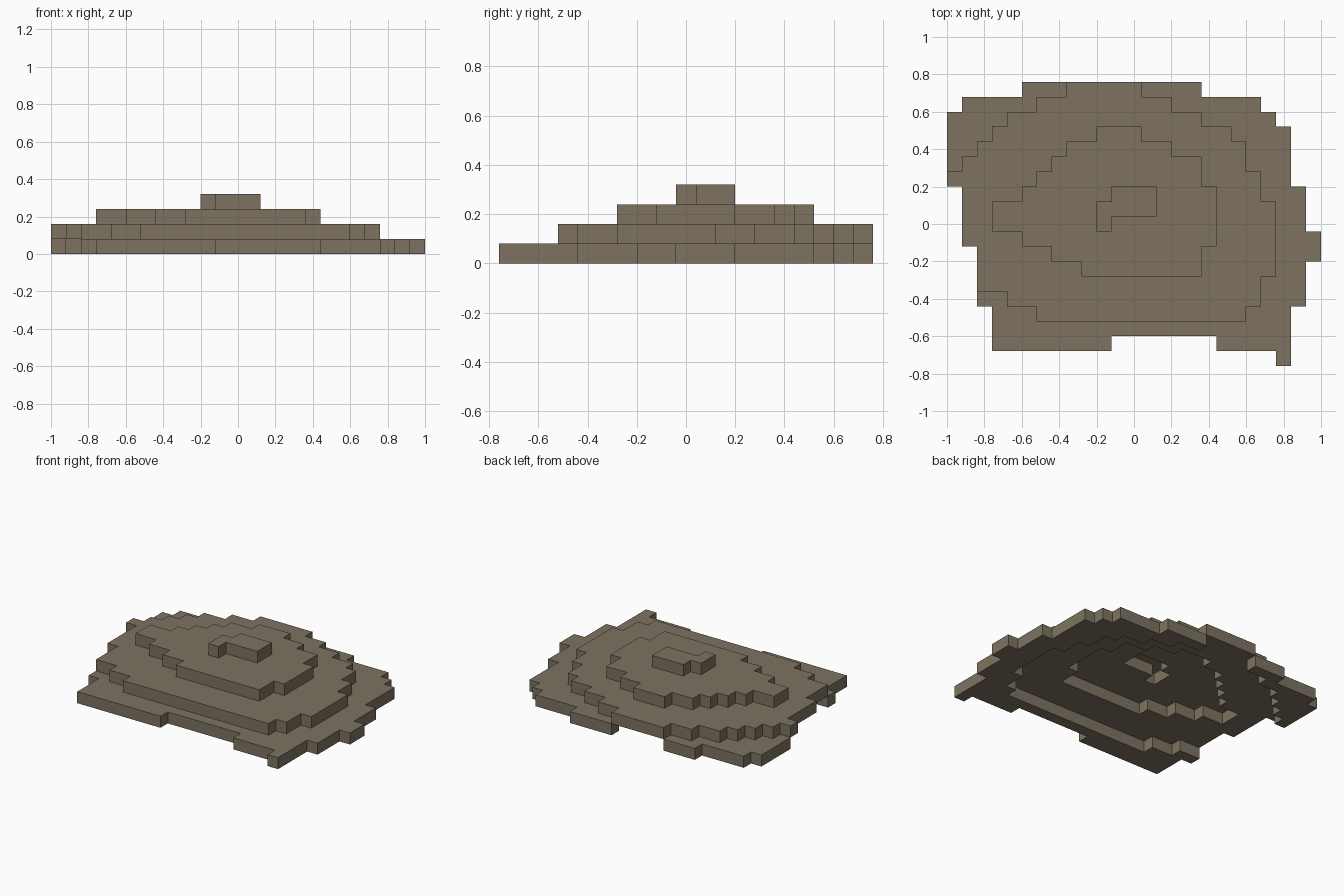
import bpy, bmesh

if "Cube" in bpy.data.objects:
    bpy.data.objects.remove(bpy.data.objects["Cube"])

CELL = 0.08              # edge length of one block
X0, Y0 = -1.0, -0.76     # front left corner of the block grid

stone = bpy.data.materials.new("brown_stone")
stone.diffuse_color = (0.205, 0.171, 0.119, 1.0)
stone.use_nodes = True
stone.node_tree.nodes["Principled BSDF"].inputs["Base Color"].default_value = stone.diffuse_color

# Each tier: first row, then runs of (number of rows, start column, end column), front to back
TIERS = [
    ("base_tier", 0, [(1, 22, 23), (1, 3, 23), (2, 3, 23), (3, 2, 24), (1, 2, 25), (1, 1, 25),
                      (3, 1, 24), (4, 0, 23), (1, 0, 22), (1, 1, 21), (1, 5, 17)]),
    ("lower_tier", 3, [(1, 6, 20), (1, 4, 21), (1, 2, 21), (2, 2, 22), (3, 1, 22), (1, 1, 21),
                       (1, 0, 21), (1, 1, 20), (1, 2, 20), (1, 3, 19), (1, 4, 17), (1, 6, 15),
                       (1, 8, 13)]),
    ("upper_tier", 6, [(1, 9, 17), (1, 7, 17), (1, 5, 18), (2, 3, 18), (1, 5, 18), (1, 6, 17),
                       (1, 7, 17), (1, 8, 15), (1, 10, 13)]),
    ("summit", 9, [(1, 10, 11), (1, 10, 14), (1, 11, 14)]),
]
# Notch in the front edge of the base
NOTCH = {(i, 1) for i in range(11, 18)}


def footprint(row, runs):
    cells = set()
    for count, a, b in runs:
        cells |= {(i, j) for j in range(row, row + count) for i in range(a, b)}
        row += count
    return cells


def build_tier(name, cells, level):
    """One layer of blocks, keeping only the faces on its outside."""
    bm = bmesh.new()
    verts = {}

    def v(i, j, k):
        if (i, j, k) not in verts:
            verts[i, j, k] = bm.verts.new((X0 + i * CELL, Y0 + j * CELL, k * CELL))
        return verts[i, j, k]

    lo, hi = level, level + 1
    for i, j in sorted(cells):
        corners = [(i, j), (i + 1, j), (i + 1, j + 1), (i, j + 1)]
        bm.faces.new([v(*c, hi) for c in corners])
        bm.faces.new([v(*c, lo) for c in reversed(corners)])
        # side walls: front, right, back, left
        for s, (di, dj) in enumerate([(0, -1), (1, 0), (0, 1), (-1, 0)]):
            if (i + di, j + dj) not in cells:
                p, q = corners[s], corners[(s + 1) % 4]
                bm.faces.new([v(*p, lo), v(*q, lo), v(*q, hi), v(*p, hi)])
    mesh = bpy.data.meshes.new(name)
    bm.to_mesh(mesh)
    bm.free()
    mesh.materials.append(stone)
    bpy.context.collection.objects.link(bpy.data.objects.new(name, mesh))


# Every tier is a ring one block high, open beneath the tier above it
prints = [footprint(row, runs) for _, row, runs in TIERS]
prints[0] -= NOTCH
for level, (name, _, _) in enumerate(TIERS):
    above = prints[level + 1] if level + 1 < len(prints) else set()
    build_tier(name, prints[level] - above, level)
